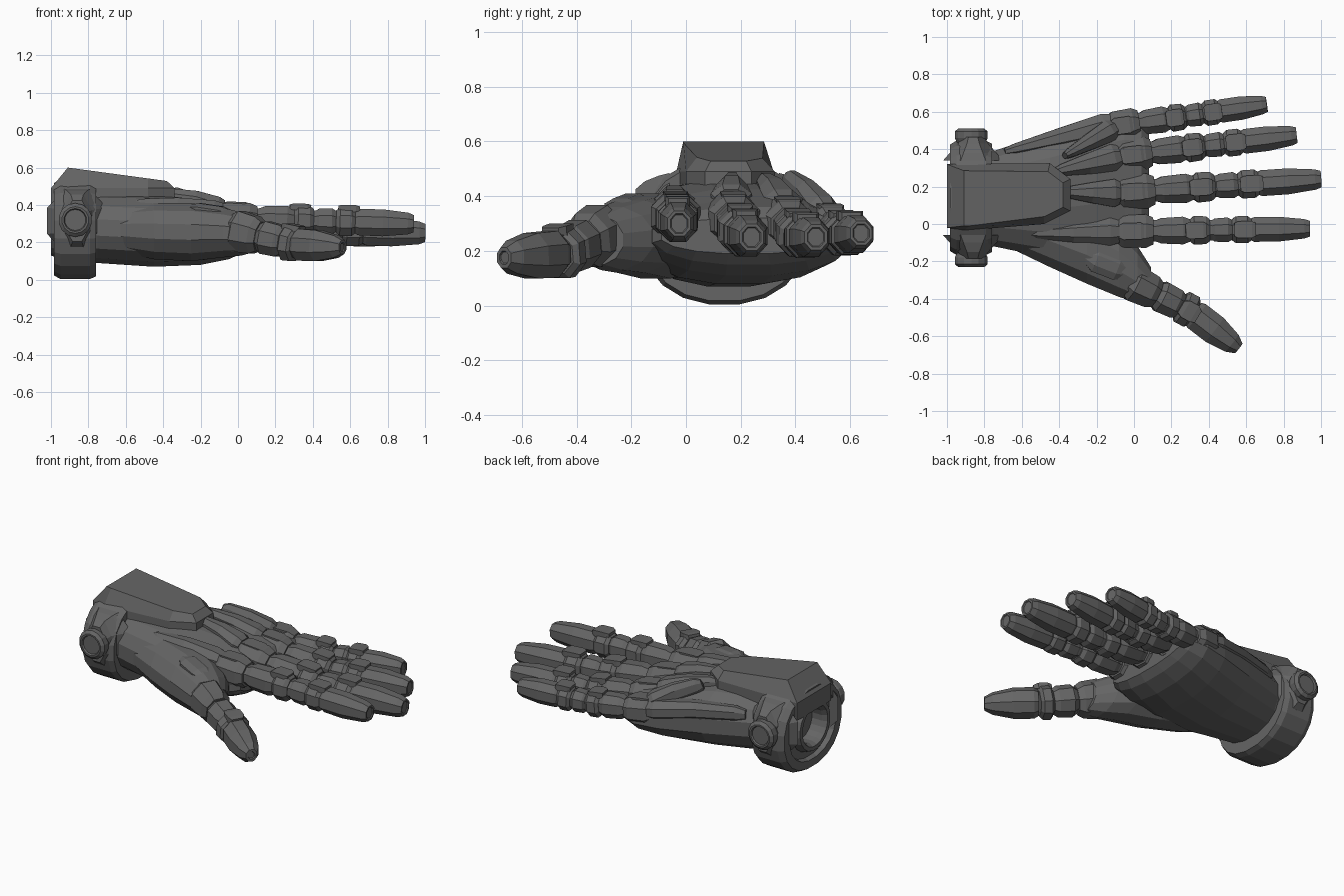
import bpy, bmesh
from math import cos, sin, pi, copysign
from mathutils import Vector as V

METAL = bpy.data.materials.new("dark_metal")
METAL.diffuse_color = (0.13, 0.13, 0.13, 1)


def loft(name, rings, closed=False):
    """Skin a list of equal-length point rings; closed joins last to first."""
    bm = bmesh.new()
    rows = [[bm.verts.new(p) for p in r] for r in rings]
    n = len(rows[0])
    pairs = list(zip(rows, rows[1:])) + ([(rows[-1], rows[0])] if closed else [])
    for a, b in pairs:
        for i in range(n):
            j = (i + 1) % n
            bm.faces.new((a[i], a[j], b[j], b[i]))
    if not closed:
        bm.faces.new(rows[0])
        bm.faces.new(rows[-1])
    bmesh.ops.recalc_face_normals(bm, faces=bm.faces)
    me = bpy.data.meshes.new(name)
    bm.to_mesh(me)
    bm.free()
    me.materials.append(METAL)
    ob = bpy.data.objects.new(name, me)
    bpy.context.collection.objects.link(ob)
    return ob


def section(c, u, v, ru, rv, n=8, p=2.0):
    """Superellipse ring with a flat on top, filling the given half sizes."""
    out = []
    k = cos(pi / n) ** (-2 / p)
    for i in range(n):
        a = 2 * pi * (i + 0.5) / n
        x, y = cos(a), sin(a)
        out.append(V(c) + u * ru * k * copysign(abs(x) ** (2 / p), x)
                   + v * rv * k * copysign(abs(y) ** (2 / p), y))
    return out


X, Y, Z = V((1, 0, 0)), V((0, 1, 0)), V((0, 0, 1))


def body(name, stations, n=16, p=2.2):
    """Loft along x from (x, ymin, ymax, zmin, zmax) stations."""
    return loft(name, [section((x, (a + b) / 2, (c + d) / 2), Y, Z,
                               (b - a) / 2, (d - c) / 2, n, p)
                       for x, a, b, c, d in stations])


# Palm and thumb mound
body("palm", [(-0.90, -0.10, 0.37, 0.11, 0.46), (-0.75, -0.12, 0.39, 0.09, 0.47),
              (-0.45, -0.18, 0.49, 0.07, 0.46), (-0.20, -0.18, 0.57, 0.08, 0.425),
              (-0.05, -0.14, 0.60, 0.11, 0.385), (0.04, -0.12, 0.58, 0.15, 0.36),
              (0.08, -0.09, 0.54, 0.19, 0.32)])
body("thumb_mound", [(-0.70, -0.11, 0.15, 0.16, 0.38), (-0.45, -0.23, 0.15, 0.11, 0.41),
                     (-0.25, -0.32, 0.10, 0.10, 0.41), (-0.08, -0.39, -0.01, 0.12, 0.385),
                     (0.02, -0.42, -0.12, 0.13, 0.36), (0.09, -0.42, -0.23, 0.15, 0.33)], 12, 2.0)

# Wrist cuff and inner socket ring
CY, CZ = 0.14, 0.27
loft("wrist_cuff", [section((x, CY, CZ), Y, Z, 0.305 * s, 0.265 * s, 20, 2.2) for x, s in
                    [(-0.985, 0.93), (-0.95, 1), (-0.79, 1), (-0.76, 0.95),
                     (-0.76, 0.5), (-0.955, 0.5), (-0.955, 0.72), (-0.985, 0.75)]], True)
loft("wrist_socket", [section((x, CY, 0.28), Y, Z, r, r, 20) for x, r in
                      [(-0.96, 0.165), (-1.0, 0.15), (-1.0, 0.125), (-0.97, 0.11),
                       (-0.87, 0.11), (-0.87, 0.16)]], True)

# Side pivots with their brackets, one on each side of the cuff
for side, tag in ((-1, "front"), (1, "back")):
    loft(f"pivot_bracket_{tag}", [section((-0.86, CY + side * o, 0.315), X, Z, a, b, 8)
                                  for o, a, b in [(0.20, 0.16, 0.17), (0.24, 0.125, 0.16),
                                                  (0.29, 0.08, 0.14), (0.325, 0.06, 0.11)]])
    loft(f"pivot_knob_{tag}", [section((-0.87, CY + side * o, 0.32), X, Z, r, r, 14)
                               for o, r in [(0.29, 0.075), (0.32, 0.088), (0.355, 0.088),
                                            (0.37, 0.07), (0.37, 0.06), (0.36, 0.055)]])

# Angular housing on top of the wrist
OUT = [(-1, 0.32), (-0.45, 0.325), (-0.34, 0.24), (-0.34, 0.07),
       (-0.48, 0.0), (-0.91, -0.035), (-1, -0.02)]
TOP = [(-0.91, 0.285), (-0.46, 0.28), (-0.38, 0.22), (-0.38, 0.09),
       (-0.48, 0.04), (-0.88, -0.01), (-0.91, -0.01)]
loft("wrist_housing", [[V((x, y, 0.38)) for x, y in OUT],
                       [V((x, y, 0.49)) for x, y in OUT],
                       [V((x, y, 0.60 - 0.135 * (x + 0.91))) for x, y in TOP]])


def path(pts, t):
    """Point at t (0..1) on a base / middle / tip polyline."""
    a, m, b = map(V, pts)
    return a.lerp(m, t * 2) if t < 0.5 else m.lerp(b, t * 2 - 1)


def segment(name, pts, prof, n=8, p=2.1, lift=0.0):
    """Loft of (t, half width, half height) along a digit path."""
    d = (path(pts, prof[-1][0]) - path(pts, prof[0][0])).normalized()
    u = Z.cross(d).normalized()
    v = d.cross(u)
    return loft(name, [section(path(pts, t) + v * lift, u, v, w, h, n, p)
                       for t, w, h in prof])


def barrel(t0, t1, w0, w1, h0, h1):
    """Chamfered block profile."""
    e = (t1 - t0) * 0.2
    return [(t0, w0 * 0.78, h0 * 0.78), (t0 + e, w0, h0), (t1 - e, w1, h1),
            (t1, w1 * 0.8, h1 * 0.8)]


# Four fingers: base, tip, height at the middle, overall thickness
FINGERS = {"index": ((-0.10, -0.04, 0.33), (0.94, -0.025, 0.30), 0.315, 1.0),
           "middle": ((-0.11, 0.165, 0.33), (1.0, 0.24, 0.25), 0.265, 1.05),
           "ring": ((-0.10, 0.36, 0.315), (0.87, 0.475, 0.25), 0.25, 1.0),
           "pinky": ((-0.14, 0.515, 0.29), (0.71, 0.64, 0.265), 0.255, 0.95)}
for f, (a, b, mz, k) in FINGERS.items():
    mid = V(a).lerp(V(b), 0.5)
    mid.z = mz
    pts = (a, mid, b)
    parts = {"knuckle": barrel(0, 0.195, 0.085, 0.09, 0.09, 0.085),
             "core": [(0.1, 0.058, 0.058), (0.5, 0.055, 0.055), (0.75, 0.05, 0.05)],
             "lower_segment": barrel(0.2, 0.385, 0.068, 0.074, 0.072, 0.076),
             "middle_joint": barrel(0.385, 0.485, 0.077, 0.074, 0.08, 0.078),
             "middle_segment": barrel(0.49, 0.6, 0.062, 0.066, 0.066, 0.07),
             "upper_joint": barrel(0.6, 0.7, 0.072, 0.072, 0.076, 0.076),
             "fingertip": [(0.69, 0.055, 0.055), (0.715, 0.066, 0.07), (0.84, 0.066, 0.072),
                           (0.97, 0.052, 0.058), (1.0, 0.042, 0.046), (1.0, 0.032, 0.036),
                           (0.995, 0.028, 0.032)]}
    for part, prof in parts.items():
        segment(f"{f}_{part}", pts, [(t, w * k, h * k) for t, w, h in prof])
    # Raised plates above the joints
    for tag, t0, t1 in (("knuckle", 0.02, 0.15), ("middle", 0.36, 0.47), ("upper", 0.61, 0.72)):
        segment(f"{f}_{tag}_plate", pts,
                [(t0, 0.035, 0.012), (t0 + 0.02, 0.045, 0.018), (t1 - 0.02, 0.045, 0.018),
                 (t1, 0.035, 0.012)], 4, 2, 0.072 * k)

# Thumb
pts = ((0.0, -0.315, 0.26), (0.30, -0.465, 0.19), (0.56, -0.665, 0.175))
for part, prof in {
        "base_joint": barrel(-0.05, 0.2, 0.10, 0.09, 0.11, 0.10),
        "core": [(0.1, 0.07, 0.07), (0.5, 0.06, 0.06)],
        "lower_segment": barrel(0.2, 0.41, 0.085, 0.08, 0.088, 0.085),
        "upper_joint": barrel(0.41, 0.53, 0.09, 0.09, 0.095, 0.09),
        "tip": [(0.53, 0.07, 0.07), (0.57, 0.08, 0.085), (0.75, 0.08, 0.083),
                (0.93, 0.057, 0.06), (1.0, 0.032, 0.038), (1.0, 0.02, 0.024),
                (0.99, 0.018, 0.02)]}.items():
    segment(f"thumb_{part}", pts, prof)
segment("thumb_joint_plate", pts, [(0.4, 0.035, 0.012), (0.44, 0.05, 0.018),
                                   (0.52, 0.05, 0.018), (0.56, 0.035, 0.012)], 4, 2, 0.085)
segment("thumb_base_pad", ((-0.26, -0.17, 0.38), (-0.15, -0.215, 0.37), (-0.03, -0.26, 0.345)),
        [(0, 0.03, 0.02), (0.25, 0.065, 0.035), (0.75, 0.065, 0.035), (1, 0.035, 0.02)])

# Tapered tendon ridges on the back of the hand
RIDGES = {"index": ((-0.57, -0.05, 0.385), (-0.08, -0.04, 0.36), 1.0),
          "middle": ((-0.38, 0.17, 0.445), (-0.08, 0.165, 0.375), 1.0),
          "ring": ((-0.42, 0.28, 0.445), (-0.08, 0.36, 0.355), 1.0),
          "pinky": ((-0.37, 0.365, 0.46), (-0.11, 0.51, 0.33), 0.8),
          "outer_edge": ((-0.69, 0.385, 0.36), (-0.10, 0.53, 0.30), 1.0)}
for r, (a, b, k) in RIDGES.items():
    pts = (a, V(a).lerp(V(b), 0.5) + V((0, 0, 0.012)), b)
    segment(f"{r}_tendon_ridge", pts,
            [(0, 0.02 * k, 0.03), (0.1, 0.032 * k, 0.048), (0.5, 0.055 * k, 0.055),
             (0.9, 0.075 * k, 0.06), (1, 0.06 * k, 0.05)], 8)
